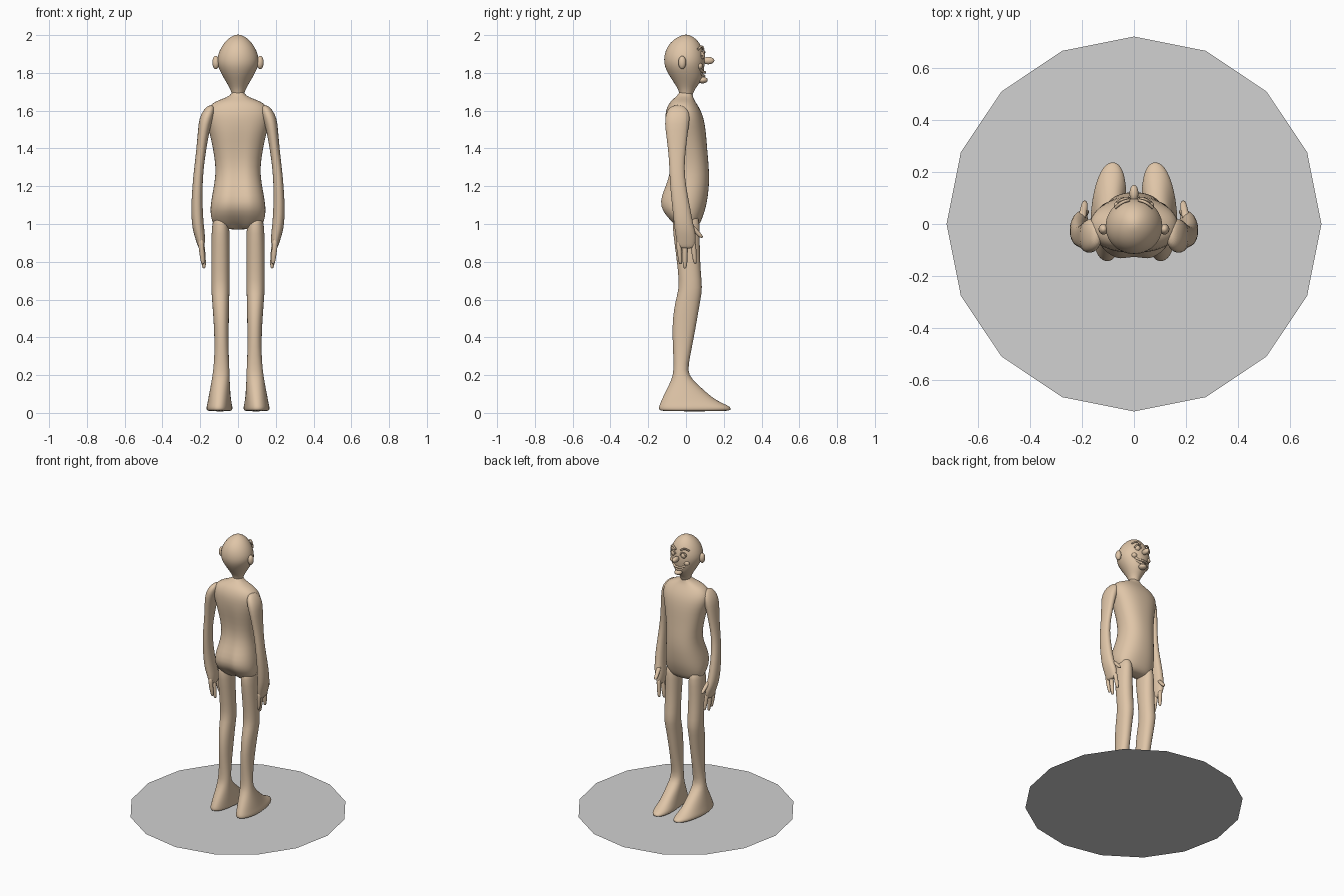
import bpy, bmesh, math


def material(name, rgb):
    m = bpy.data.materials.new(name)
    m.diffuse_color = (*rgb, 1)
    return m


SKIN = material("tan skin", (0.74, 0.56, 0.39))
GREY = material("grey base", (0.64, 0.64, 0.64))


def finish(bm, name, mat=SKIN, subdivide=True):
    bmesh.ops.recalc_face_normals(bm, faces=bm.faces)
    me = bpy.data.meshes.new(name)
    bm.to_mesh(me)
    bm.free()
    for f in me.polygons:
        f.use_smooth = subdivide
    me.materials.append(mat)
    ob = bpy.data.objects.new(name, me)
    bpy.context.collection.objects.link(ob)
    if subdivide:
        ob.modifiers.new("round", 'SUBSURF').levels = 1
        ob.modifiers["round"].render_levels = 1
    return ob


def loft(name, sections, side=1, n=20, power=2.0, rule=None):
    """Skin through horizontal rings given as (z, x0, x1, y0, y1)."""
    bm = bmesh.new()
    rings = []
    for z, x0, x1, y0, y1 in sections:
        ring = []
        for i in range(n):
            a = 2 * math.pi * (i + 0.5) / n
            c, s = math.cos(a), math.sin(a)
            x = (x0 + x1) / 2 + (x1 - x0) / 2 * math.copysign(abs(c) ** (2 / power), c)
            y = (y0 + y1) / 2 + (y1 - y0) / 2 * math.copysign(abs(s) ** (2 / power), s)
            if rule:
                x, y = rule(x, y, z)
            ring.append(bm.verts.new((side * x, y, z)))
        rings.append(ring)
    for a, b in zip(rings, rings[1:]):
        for i in range(n):
            j = (i + 1) % n
            bm.faces.new((a[i], a[j], b[j], b[i]))
    bm.faces.new(rings[0])
    bm.faces.new(rings[-1])
    return finish(bm, name)


def centred(rows):
    return [(z, -r, r, y0, y1) for z, r, y0, y1 in rows]


def ball(name, loc, size):
    bm = bmesh.new()
    bmesh.ops.create_uvsphere(bm, u_segments=14, v_segments=8, radius=1)
    for v in bm.verts:
        v.co = [v.co[k] * size[k] + loc[k] for k in range(3)]
    return finish(bm, name)


def strip(name, pts, r):
    """Rounded ridge along a few points."""
    cu = bpy.data.curves.new(name, 'CURVE')
    cu.dimensions = '3D'
    cu.bevel_depth = r
    cu.bevel_resolution = 2
    cu.use_fill_caps = True
    cu.resolution_u = 4
    sp = cu.splines.new('BEZIER')
    sp.bezier_points.add(len(pts) - 1)
    for bp, p in zip(sp.bezier_points, pts):
        bp.co = p
        bp.handle_left_type = bp.handle_right_type = 'AUTO'
    cu.materials.append(SKIN)
    ob = bpy.data.objects.new(name, cu)
    bpy.context.collection.objects.link(ob)


# Round sixteen-sided base sheet
bm = bmesh.new()
bmesh.ops.create_circle(bm, cap_ends=True, segments=16, radius=0.72)
finish(bm, "base_disc", GREY, False)


# Torso with a groove down the back
def back_groove(x, y, z):
    if y < 0 and z < 1.5:
        depth = 0.035 if z < 1.2 else 0.015
        y += depth * math.exp(-(x / 0.022) ** 2)
    return x, y


loft("torso", centred([
    (1.71, .028, -.028, .03), (1.68, .036, -.045, .035), (1.66, .09, -.07, .042),
    (1.64, .14, -.09, .055), (1.60, .172, -.108, .08), (1.55, .172, -.112, .097),
    (1.48, .15, -.11, .107), (1.40, .133, -.095, .112), (1.30, .117, -.085, .122),
    (1.22, .124, -.105, .124), (1.15, .138, -.14, .117), (1.09, .147, -.145, .107),
    (1.04, .146, -.11, .09), (0.99, .13, -.06, .07), (0.97, .08, -.03, .04)]),
    n=28, power=2.3, rule=back_groove)

# Head and neck
loft("head", centred([
    (2.003, .012, -.012, .012), (1.988, .045, -.05, .045), (1.96, .074, -.085, .072),
    (1.92, .099, -.11, .092), (1.87, .114, -.119, .101), (1.83, .106, -.113, .098),
    (1.79, .086, -.092, .092), (1.76, .068, -.072, .083), (1.73, .05, -.052, .06),
    (1.70, .034, -.035, .038), (1.66, .03, -.032, .032)]), n=24)

# Face: nose, chin and lips
ball("nose", (0, .118, 1.865), (.018, .034, .02))
ball("chin", (0, .087, 1.762), (.028, .03, .018))
strip("upper_lip", [(-.055, .073, 1.818), (-.028, .092, 1.805), (0, .1, 1.803),
                    (.028, .092, 1.805), (.055, .073, 1.818)], .007)
strip("lower_lip", [(-.045, .074, 1.803), (-.022, .088, 1.788), (0, .096, 1.784),
                    (.022, .088, 1.788), (.045, .074, 1.803)], .007)


# Feet turn slightly inward toward the toes
def toe_in(x, y, z):
    return (x - .09 * max(0, y) if z < .18 else x), y


for s, side in ((1, "right"), (-1, "left")):
    # Ears, eyes, lids, brows and cheeks
    ball(side + "_ear", (s * .117, -.02, 1.855), (.02, .022, .036))
    ball(side + "_eye", (s * .04, .083, 1.892), (.021, .02, .021))
    strip(side + "_eyelid", [(s * .016, .096, 1.893), (s * .04, .096, 1.915),
                             (s * .064, .083, 1.89)], .005)
    strip(side + "_brow", [(s * .018, .092, 1.925), (s * .045, .083, 1.94),
                           (s * .072, .063, 1.925)], .006)
    ball(side + "_cheek", (s * .056, .072, 1.836), (.022, .018, .018))

    # Leg and foot in one piece
    loft(side + "_leg", [
        (1.06, .06, .125, -.06, .06), (1.00, .045, .138, -.075, .075),
        (.90, .044, .142, -.061, .072), (.75, .045, .142, -.042, .077),
        (.66, .044, .142, -.036, .088), (.60, .047, .138, -.055, .077),
        (.50, .048, .13, -.072, .06), (.40, .05, .125, -.072, .042),
        (.30, .049, .125, -.067, .022), (.22, .045, .132, -.066, .008),
        (.18, .044, .138, -.075, .03), (.13, .042, .148, -.1, .085),
        (.08, .04, .158, -.125, .14), (.05, .038, .164, -.138, .195),
        (.032, .036, .17, -.145, .24), (.015, .036, .17, -.145, .24),
        (.008, .045, .16, -.13, .22)], s, n=24, power=2.2, rule=toe_in)

    # Arm down to the palm
    loft(side + "_arm", [
        (1.63, .13, .155, -.07, -.02), (1.605, .12, .183, -.10, .015),
        (1.56, .13, .206, -.113, .022), (1.50, .15, .212, -.11, .012),
        (1.40, .167, .22, -.095, .0), (1.30, .182, .232, -.088, -.01),
        (1.20, .188, .242, -.085, .0), (1.10, .188, .248, -.074, .02),
        (1.00, .182, .246, -.064, .038), (.95, .175, .235, -.057, .052),
        (.91, .174, .222, -.05, .052), (.88, .178, .212, -.045, .046),
        (.87, .185, .205, -.03, .035)], s, power=2.2)

    # Thumb and three fingers
    for name, rows in (
        ("thumb", [(1.0, .185, .215, .0, .04), (.97, .18, .21, .03, .062),
                   (.945, .176, .204, .052, .085), (.925, .178, .2, .072, .096)]),
        ("front_finger", [(.92, .18, .21, .02, .052), (.86, .175, .205, .026, .056),
                          (.81, .171, .197, .035, .058), (.787, .174, .19, .042, .056)]),
        ("middle_finger", [(.92, .178, .212, -.02, .014), (.85, .172, .204, -.022, .01),
                           (.79, .168, .194, -.018, .008), (.762, .172, .188, -.014, .002)]),
        ("back_finger", [(.93, .18, .215, -.056, -.02), (.86, .178, .208, -.05, -.022),
                         (.81, .174, .2, -.042, -.018), (.785, .178, .194, -.036, -.022)])):
        loft(side + "_" + name, rows, s, n=10)
